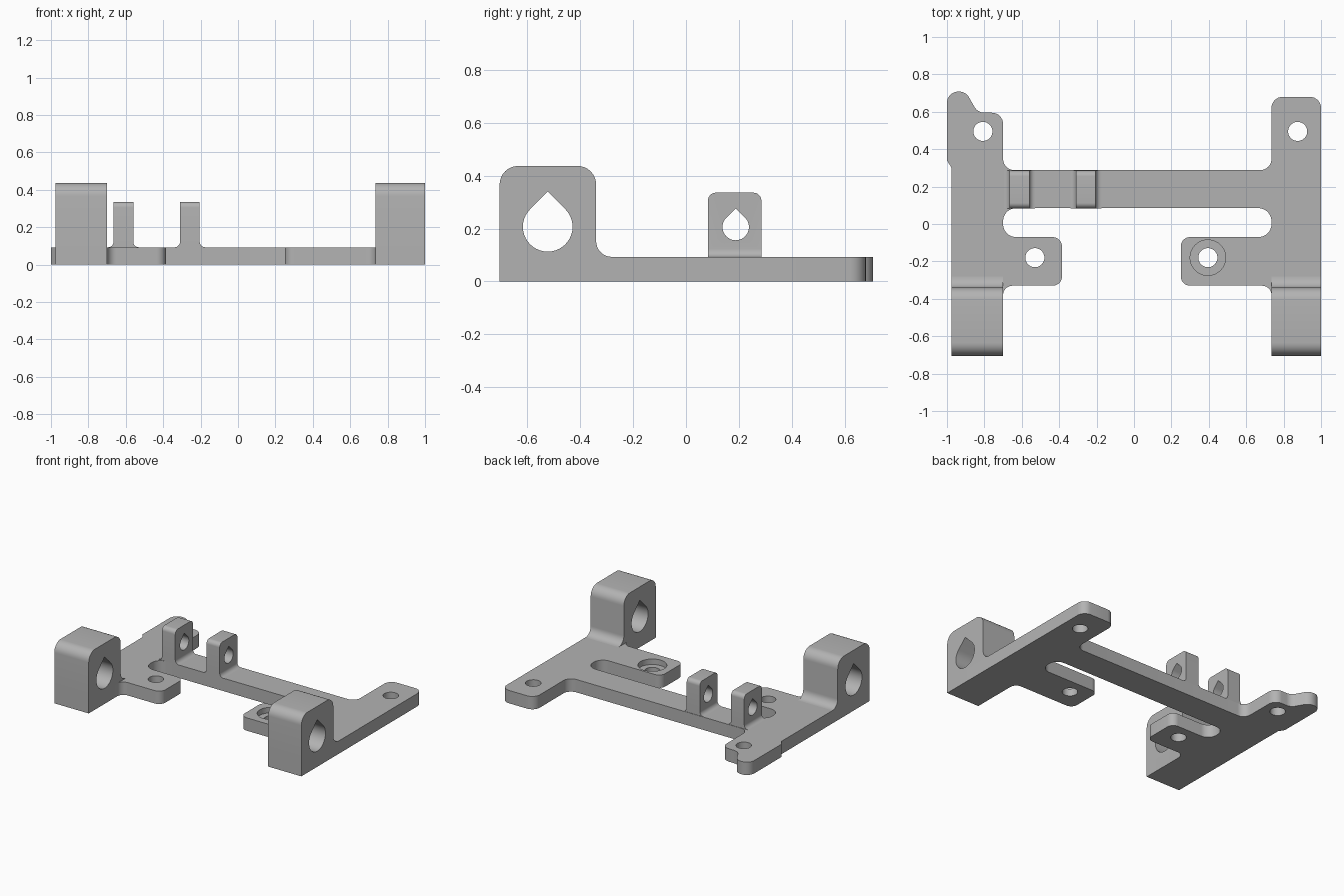
import bpy, bmesh, math
from mathutils import Vector

cube = bpy.data.objects.get("Cube")
if cube:
    bpy.data.objects.remove(cube, do_unlink=True)

grey = bpy.data.materials.new("matte grey")
grey.use_nodes = True
grey.diffuse_color = (0.45, 0.45, 0.45, 1)
grey.node_tree.nodes["Principled BSDF"].inputs["Base Color"].default_value = (0.45, 0.45, 0.45, 1)

T = 0.093  # plate thickness


def rounded(corners, steps=8):
    """Outline from (a, b, radius) corners, each filleted by its radius."""
    out = []
    for i, (a, b, r) in enumerate(corners):
        p = Vector((a, b))
        if r == 0:
            out.append(p)
            continue
        u = (Vector(corners[i - 1][:2]) - p).normalized()
        v = (Vector(corners[(i + 1) % len(corners)][:2]) - p).normalized()
        half = math.acos(max(-1, min(1, u.dot(v)))) / 2
        reach = r / math.tan(half)
        c = p + (u + v).normalized() * r / math.sin(half)
        d, e = p + u * reach - c, p + v * reach - c
        sweep = math.atan2(d.x * e.y - d.y * e.x, d.dot(e))
        for k in range(steps + 1):
            t = sweep * k / steps
            out.append(c + Vector((d.x * math.cos(t) - d.y * math.sin(t),
                                   d.x * math.sin(t) + d.y * math.cos(t))))
    return [p for i, p in enumerate(out) if (p - out[i - 1]).length > 1e-4]


def circle(a, b, r, n=40):
    return [Vector((a + r * math.cos(math.tau * k / n),
                    b + r * math.sin(math.tau * k / n))) for k in range(n)]


def teardrop(a, b, r, n=30):
    """Circle whose top closes in a right-angled point."""
    start, sweep = math.radians(135), math.radians(270)
    arc = [Vector((a + r * math.cos(start + sweep * k / n),
                   b + r * math.sin(start + sweep * k / n))) for k in range(n + 1)]
    return arc + [Vector((a, b + r * math.sqrt(2)))]


def prism(name, outline, axis, lo, hi):
    """Extrude a flat outline along one axis."""
    place = {"x": lambda p, d: (d, p.x, p.y),
             "y": lambda p, d: (p.x, d, p.y),
             "z": lambda p, d: (p.x, p.y, d)}[axis]
    bm = bmesh.new()
    ends = [[bm.verts.new(place(p, d)) for p in outline] for d in (lo, hi)]
    for ring in ends:
        bm.faces.new(ring)
    for i in range(len(outline)):
        bm.faces.new((ends[0][i - 1], ends[0][i], ends[1][i], ends[1][i - 1]))
    bmesh.ops.recalc_face_normals(bm, faces=bm.faces)
    mesh = bpy.data.meshes.new(name)
    bm.to_mesh(mesh)
    bm.free()
    mesh.materials.append(grey)
    obj = bpy.data.objects.new(name, mesh)
    bpy.context.collection.objects.link(obj)
    return obj


def select(obj):
    bpy.ops.object.select_all(action="DESELECT")
    obj.select_set(True)
    bpy.context.view_layer.objects.active = obj


def combine(obj, tool, operation="DIFFERENCE"):
    mod = obj.modifiers.new("cut", "BOOLEAN")
    mod.operation, mod.solver, mod.object = operation, "EXACT", tool
    select(obj)
    bpy.ops.object.modifier_apply(modifier=mod.name)
    bpy.data.objects.remove(tool, do_unlink=True)


def finish(obj):
    select(obj)
    bpy.ops.object.shade_smooth_by_angle(angle=math.radians(30))


# Base plate: two side arms, crossbar and two inward tabs
plate = prism("base_plate", rounded([
    (-0.975, -0.705, 0), (-0.7, -0.705, 0), (-0.7, -0.33, 0.05),
    (-0.385, -0.33, 0.05), (-0.385, -0.07, 0.05), (-0.7, -0.07, 0.07),
    (-0.7, 0.085, 0.07), (0.735, 0.085, 0.07), (0.735, -0.07, 0.07),
    (0.25, -0.07, 0.05), (0.25, -0.33, 0.05), (0.735, -0.33, 0.05),
    (0.735, -0.705, 0), (1, -0.705, 0), (1, 0.68, 0.06),
    (0.735, 0.68, 0.06), (0.735, 0.288, 0.06), (-0.7, 0.288, 0.06),
    (-0.7, 0.595, 0.06), (-0.835, 0.595, 0.06), (-0.9, 0.708, 0.06),
    (-1, 0.708, 0.06), (-1, 0.34, 0), (-0.975, 0.3, 0)]), "z", 0, T)

# Screw holes, one with a counterbore
for x, y in ((-0.808, 0.495), (0.875, 0.495), (-0.53, -0.18), (0.395, -0.18)):
    combine(plate, prism("hole", circle(x, y, 0.051), "z", -1, 1))
combine(plate, prism("counterbore", circle(0.395, -0.18, 0.095), "z", T - 0.04, 1))
finish(plate)

# Large front blocks with teardrop bores
block_side = rounded([(-0.705, T, 0), (-0.705, 0.437, 0.07), (-0.34, 0.437, 0.07),
                      (-0.34, T, 0.06), (-0.28, T, 0)])
for name, x0, x1 in (("right_block", -0.975, -0.7), ("left_block", 0.735, 1)):
    block = prism(name, block_side, "x", x0, x1)
    combine(block, prism("bore", teardrop(-0.523, 0.207, 0.094), "x", x0 - 1, x1 + 1))
    finish(block)

# Small lugs on the crossbar, flared at the foot
lug_side = rounded([(0.083, 0, 0), (0.285, 0, 0), (0.285, 0.336, 0.03), (0.083, 0.336, 0.03)])
for name, x0, x1 in (("outer_lug", -0.665, -0.56), ("inner_lug", -0.31, -0.205)):
    lug = prism(name, rounded([
        (x0 - 0.03, T, 0), (x0, T, 0.03), (x0, 0.5, 0),
        (x1, 0.5, 0), (x1, T, 0.03), (x1 + 0.03, T, 0)]), "y", 0, 0.4)
    combine(lug, prism("envelope", lug_side, "x", -1, 1), "INTERSECT")
    combine(lug, prism("bore", teardrop(0.188, 0.206, 0.05), "x", -1, 1))
    finish(lug)
